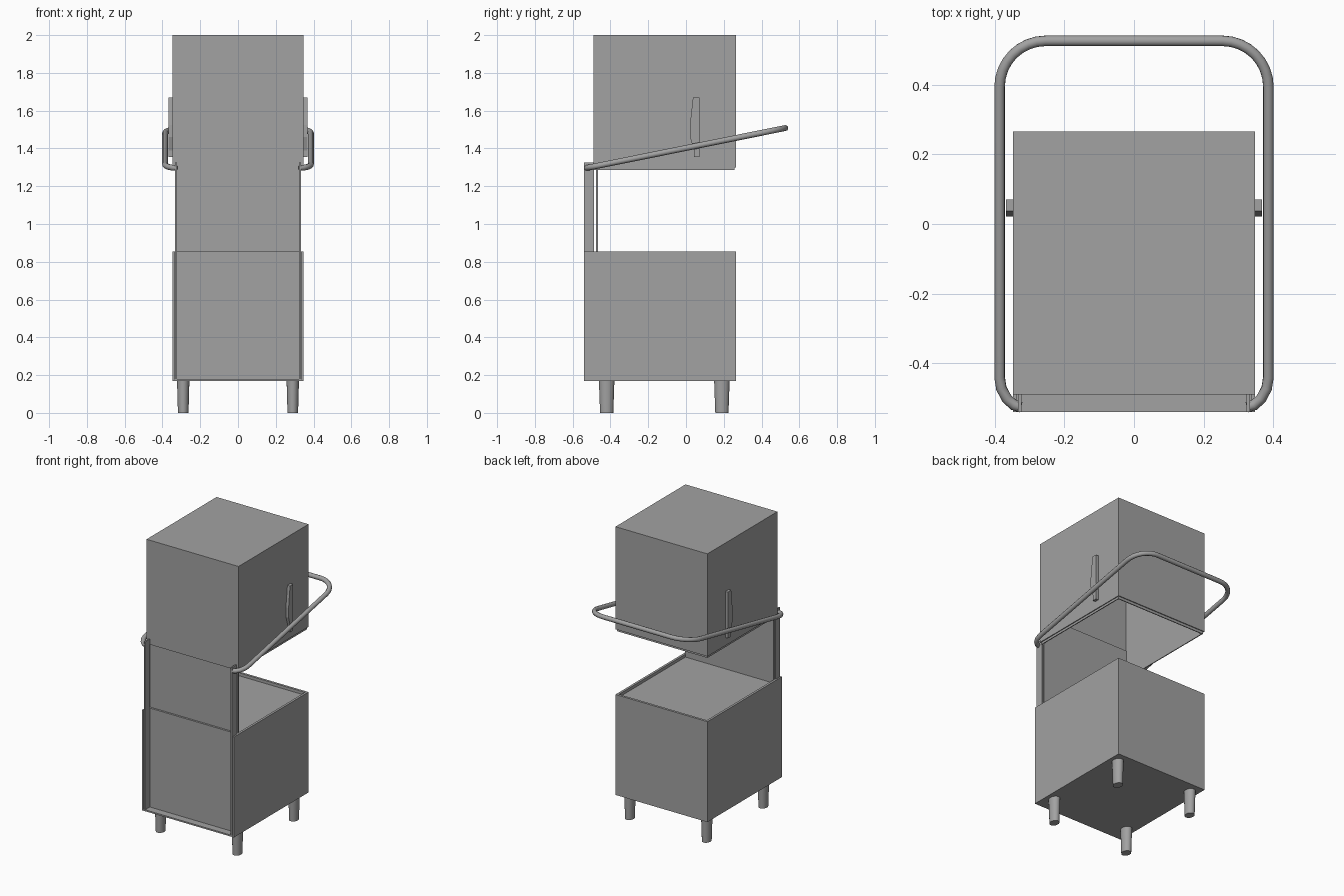
import bpy, bmesh, math
from mathutils import Matrix

cube = bpy.data.objects.get("Cube")
if cube:
    bpy.data.objects.remove(cube, do_unlink=True)

steel = bpy.data.materials.new("brushed_steel_grey")
steel.use_nodes = True
STEEL = (0.36, 0.36, 0.36, 1)
steel.diffuse_color = STEEL
steel.node_tree.nodes["Principled BSDF"].inputs["Base Color"].default_value = STEEL


def finish(name, bm):
    """Turn a bmesh into a named steel object."""
    bmesh.ops.recalc_face_normals(bm, faces=bm.faces)
    me = bpy.data.meshes.new(name)
    bm.to_mesh(me)
    bm.free()
    ob = bpy.data.objects.new(name, me)
    me.materials.append(steel)
    bpy.context.collection.objects.link(ob)
    return ob


def box_mesh(x0, x1, y0, y1, z0, z1):
    bm = bmesh.new()
    m = (Matrix.Translation(((x0 + x1) / 2, (y0 + y1) / 2, (z0 + z1) / 2))
         @ Matrix.Diagonal((x1 - x0, y1 - y0, z1 - z0, 1)))
    bmesh.ops.create_cube(bm, size=1, matrix=m)
    return bm


def box(name, *dims):
    return finish(name, box_mesh(*dims))


def hollow_box(name, dims, wall, depth, side):
    """Box with a pocket sunk into its top (side 1) or bottom (side -1)."""
    bm = box_mesh(*dims)
    bm.normal_update()
    face = next(f for f in bm.faces if f.normal.z * side > 0.9)
    bmesh.ops.inset_region(bm, faces=[face], thickness=wall, use_even_offset=True)
    floor = bmesh.ops.extrude_discrete_faces(bm, faces=[face])["faces"][0]
    bmesh.ops.translate(bm, verts=floor.verts, vec=(0, 0, -side * depth))
    return finish(name, bm)


def smooth(ob):
    bpy.ops.object.select_all(action="DESELECT")
    ob.select_set(True)
    bpy.context.view_layer.objects.active = ob
    bpy.ops.object.shade_smooth_by_angle(angle=math.radians(40))


W = 0.347            # half width of the cabinet
FRONT, BACK = -0.49, 0.265

# Lower cabinet with shallow wash tray on top
hollow_box("base_cabinet", (-W, W, FRONT, BACK, 0.17, 0.855), 0.016, 0.02, 1)
box("base_ledge", -W, W, -0.54, FRONT, 0.17, 0.18)

# Lifting hood and its liner, both open below
hollow_box("hood", (-W, W, FRONT, BACK, 1.30, 2.0), 0.006, 0.69, -1)
hollow_box("hood_liner", (-0.341, 0.341, -0.484, 0.256, 1.285, 1.992), 0.006, 0.69, -1)

# Splash panel rising from the tray into the hood
box("splash_panel", -0.333, 0.333, -0.477, -0.467, 0.835, 1.48)

for s, side in ((1, "left"), (-1, "right")):
    # Side flanges below, guide posts above
    xs = sorted((s * W, s * (W - 0.01)))
    box(side + "_base_flange", *xs, -0.54, FRONT, 0.18, 0.855)
    xs = sorted((s * 0.333, s * 0.323))
    box(side + "_guide_post", *xs, -0.54, -0.488, 0.18, 1.325)

    # Side grip with a bulged edge
    profile = [(0.037, 1.67), (0.071, 1.67), (0.071, 1.355), (0.042, 1.355),
               (0.042, 1.39), (0.021, 1.46), (0.021, 1.525)]
    bm = bmesh.new()
    f = bm.faces.new([bm.verts.new((s * W, y, z)) for y, z in profile])
    ext = bmesh.ops.extrude_face_region(bm, geom=[f], use_keep_orig=True)["geom"]
    bmesh.ops.translate(bm, vec=(s * 0.02, 0, 0),
                        verts=[v for v in ext if isinstance(v, bmesh.types.BMVert)])
    finish(side + "_hood_grip", bm)

    # Tapered oval feet
    for y, end in ((-0.42, "front"), (0.19, "back")):
        bm = bmesh.new()
        m = Matrix.Translation((s * 0.29, y, 0.086)) @ Matrix.Diagonal((0.8, 1, 1, 1))
        bmesh.ops.create_cone(bm, cap_ends=True, segments=20, radius1=0.035,
                              radius2=0.041, depth=0.172, matrix=m)
        smooth(finish(f"{end}_{side}_foot", bm))

# Sloping tubular lift handle wrapping round the hood
half = [(0.325, -0.526), (0.345, -0.52), (0.365, -0.502), (0.381, -0.472), (0.386, -0.44)]
R = 0.132
for i in range(9):
    a = math.radians(90 * i / 8)
    half.append((0.386 - R + R * math.cos(a), 0.526 - R + R * math.sin(a)))
path = half + [(-x, y) for x, y in reversed(half)]
cu = bpy.data.curves.new("lift_handle", "CURVE")
cu.dimensions = "3D"
cu.bevel_depth = 0.0155
cu.bevel_resolution = 3
cu.use_fill_caps = True
sp = cu.splines.new("POLY")
sp.points.add(len(path) - 1)
for p, (x, y) in zip(sp.points, path):
    p.co = (x, y, 1.508 - 0.201 * (0.526 - y), 1)
cu.materials.append(steel)
handle = bpy.data.objects.new("lift_handle", cu)
bpy.context.collection.objects.link(handle)
bpy.ops.object.select_all(action="DESELECT")
handle.select_set(True)
bpy.context.view_layer.objects.active = handle
bpy.ops.object.convert(target="MESH")
smooth(bpy.context.view_layer.objects.active)
